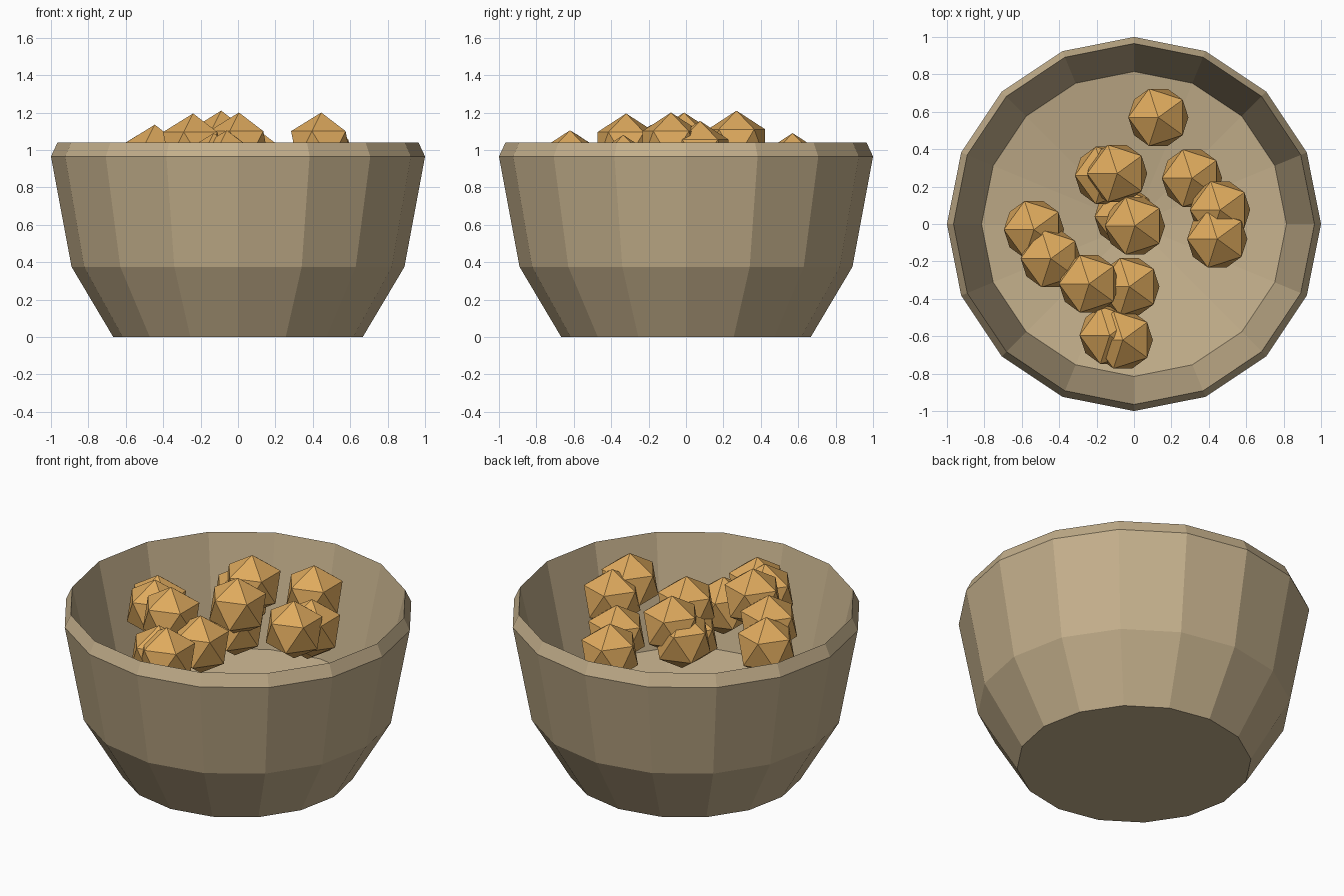
import bpy
import bmesh
import math
from mathutils import Matrix

cube = bpy.data.objects.get("Cube")
if cube:
    bpy.data.objects.remove(cube, do_unlink=True)


def make_material(name, rgb):
    mat = bpy.data.materials.new(name)
    mat.use_nodes = True
    color = (*rgb, 1.0)
    mat.diffuse_color = color
    mat.node_tree.nodes["Principled BSDF"].inputs["Base Color"].default_value = color
    return mat


def add_object(name, bm, mat):
    mesh = bpy.data.meshes.new(name)
    bm.to_mesh(mesh)
    bm.free()
    mesh.materials.append(mat)
    obj = bpy.data.objects.new(name, mesh)
    bpy.context.collection.objects.link(obj)
    return obj


def lathe(name, profile, sides, mat):
    """Turn a (radius, height) profile around the z axis."""
    bm = bmesh.new()
    verts = [bm.verts.new((r, 0, z)) for r, z in profile]
    edges = [bm.edges.new(pair) for pair in zip(verts, verts[1:])]
    bmesh.ops.spin(bm, geom=verts + edges, cent=(0, 0, 0), axis=(0, 0, 1),
                   angle=math.tau, steps=sides, use_duplicate=False)
    bmesh.ops.remove_doubles(bm, verts=bm.verts, dist=0.0005)
    bmesh.ops.recalc_face_normals(bm, faces=bm.faces)
    return add_object(name, bm, mat)


def nugget(name, location, mat):
    """Twenty-sided ball standing on one point."""
    bm = bmesh.new()
    place = Matrix.Translation(location) @ Matrix.Rotation(math.pi, 4, "Z")
    bmesh.ops.create_icosphere(bm, subdivisions=1, radius=NUGGET_RADIUS, matrix=place)
    return add_object(name, bm, mat)


clay = make_material("tan clay", (0.55, 0.43, 0.26))
golden = make_material("golden brown", (0.73, 0.40, 0.11))

# Bowl: outer wall, bevelled rim, inner wall, shallow sloping floor
lathe("bowl", [(0, 0), (0.667, 0), (0.89, 0.375), (1.0, 0.965), (0.965, 1.04),
               (0.815, 0.375), (0, 0.24)], 16, clay)

# Loose food pieces: x, y and height of the top point
NUGGET_RADIUS = 0.18
pieces = [
    (0.13, 0.57, 1.09), (-0.09, 0.27, 1.21), (-0.155, 0.26, 1.13),
    (0.31, 0.245, 1.035), (0.46, 0.075, 1.155), (0.445, -0.08, 1.2),
    (0.005, -0.01, 1.2), (-0.05, 0.04, 1.04), (-0.535, -0.03, 1.08),
    (-0.445, -0.185, 1.135), (-0.24, -0.32, 1.195), (-0.025, -0.335, 1.08),
    (-0.13, -0.595, 1.09), (-0.06, -0.62, 1.105),
]
for i, (x, y, top) in enumerate(pieces, 1):
    nugget(f"food_piece_{i}", (x, y, top - NUGGET_RADIUS), golden)
